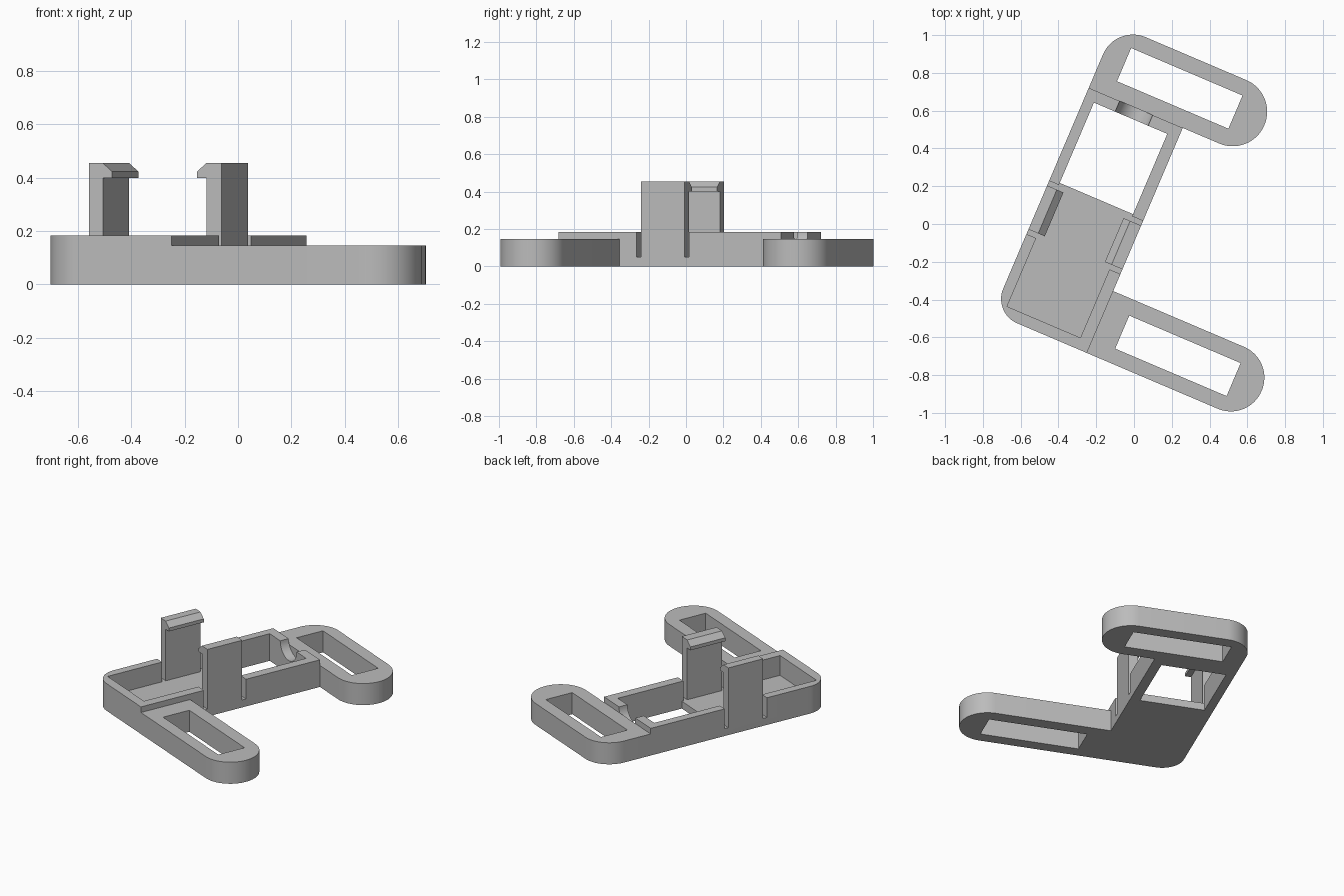
import bpy, bmesh, math
from mathutils import Vector

if "Cube" in bpy.data.objects:
    bpy.data.objects.remove(bpy.data.objects["Cube"], do_unlink=True)

grey = bpy.data.materials.new("matte_grey")
grey.use_nodes = True
colour = (0.5, 0.5, 0.5, 1)
grey.diffuse_color = colour
grey.node_tree.nodes["Principled BSDF"].inputs["Base Color"].default_value = colour

# Main dimensions, in the frame's own axes (the frame is turned at the end)
TURN = math.radians(-23.08)
LEFT, RIGHT = -0.503, 0.038          # outer walls
IN_LEFT, IN_RIGHT = -0.447, -0.025   # inner walls
FRONT, BACK = -0.726, 0.569
FLOOR, ARM_TOP, WALL_TOP, CLIP_TOP = 0.05, 0.146, 0.184, 0.455
CLIP_FRONT, CLIP_BACK, SLOT = -0.245, 0.007, 0.027


def prism(name, base, shift):
    """Solid made by sweeping a flat outline along a vector."""
    bm = bmesh.new()
    face = bm.faces.new([bm.verts.new(p) for p in base])
    out = bmesh.ops.extrude_face_region(bm, geom=[face])
    moved = [g for g in out["geom"] if isinstance(g, bmesh.types.BMVert)]
    bmesh.ops.translate(bm, verts=moved, vec=shift)
    bmesh.ops.recalc_face_normals(bm, faces=bm.faces)
    mesh = bpy.data.meshes.new(name)
    bm.to_mesh(mesh)
    bm.free()
    mesh.materials.append(grey)
    ob = bpy.data.objects.new(name, mesh)
    bpy.context.collection.objects.link(ob)
    return ob


def slab(name, x0, x1, y0, y1, z0, z1, radii=(0, 0, 0, 0)):
    """Upright block; corner radii go anticlockwise from front left."""
    corners = [(x0, y0, 1, 1), (x1, y0, -1, 1), (x1, y1, -1, -1), (x0, y1, 1, -1)]
    pts = []
    for i, ((x, y, sx, sy), r) in enumerate(zip(corners, radii)):
        if r == 0:
            pts.append((x, y, z0))
            continue
        for k in range(17):
            a = math.pi + (i + k / 16) * math.pi / 2
            pts.append((x + sx * r + r * math.cos(a), y + sy * r + r * math.sin(a), z0))
    return prism(name, pts, Vector((0, 0, z1 - z0)))


def cut(ob, cutter):
    mod = ob.modifiers.new("cut", "BOOLEAN")
    mod.operation = "DIFFERENCE"
    mod.solver = "EXACT"
    mod.object = cutter
    bpy.context.view_layer.objects.active = ob
    bpy.ops.object.modifier_apply(modifier=mod.name)
    bpy.data.objects.remove(cutter, do_unlink=True)


# Tray: shallow pocket, open window behind it, gaps for the clips
tray = slab("tray", LEFT, RIGHT, FRONT, BACK, 0, WALL_TOP, (0.14, 0, 0, 0))
cut(tray, slab("pocket_cutter", IN_LEFT, IN_RIGHT, -0.665, 0.2, FLOOR, 1))
cut(tray, slab("window_cutter", IN_LEFT, IN_RIGHT, 0.046, 0.508, -1, 1))
cut(tray, slab("gap_cutter", -1, 1, CLIP_FRONT - SLOT, CLIP_BACK + SLOT, FLOOR, 1))

# Round cable notch in the back wall
ring = [(-0.23 + 0.095 * math.cos(a), 0.45, WALL_TOP + 0.095 * math.sin(a))
        for a in (k * math.tau / 48 for k in range(48))]
cut(tray, prism("notch_cutter", ring, Vector((0, 0.3, 0))))

# Strap loops with rounded ends
back_loop = slab("back_strap_loop", LEFT, 0.43, BACK, 0.934, 0, ARM_TOP,
                 (0, 0.182, 0.182, 0.172))
cut(back_loop, slab("back_loop_cutter", -0.379, 0.262, 0.66, 0.851, -1, 1))
front_loop = slab("front_strap_loop", RIGHT, 0.968, FRONT, -0.37, 0, ARM_TOP,
                  (0, 0.177, 0.177, 0))
cut(front_loop, slab("front_loop_cutter", 0.167, 0.808, -0.646, -0.456, -1, 1))

# Snap clips with inward hooks
clips = []
for name, outer, inner, side in (("right_clip", LEFT, IN_LEFT, 1),
                                 ("left_clip", RIGHT, IN_RIGHT, -1)):
    tip = inner + side * 0.038
    profile = [(outer, FLOOR), (inner, FLOOR), (inner, 0.4), (tip, 0.4),
               (tip, 0.423), (inner, CLIP_TOP), (outer, CLIP_TOP)]
    clips.append(prism(name, [(x, CLIP_FRONT, z) for x, z in profile],
                       Vector((0, CLIP_BACK - CLIP_FRONT, 0))))

# Turn everything and smooth the rounded ends
bpy.ops.object.select_all(action="DESELECT")
for ob in [tray, back_loop, front_loop] + clips:
    ob.rotation_euler.z = TURN
    ob.select_set(True)
bpy.context.view_layer.objects.active = tray
bpy.ops.object.shade_smooth_by_angle(angle=math.radians(30))
